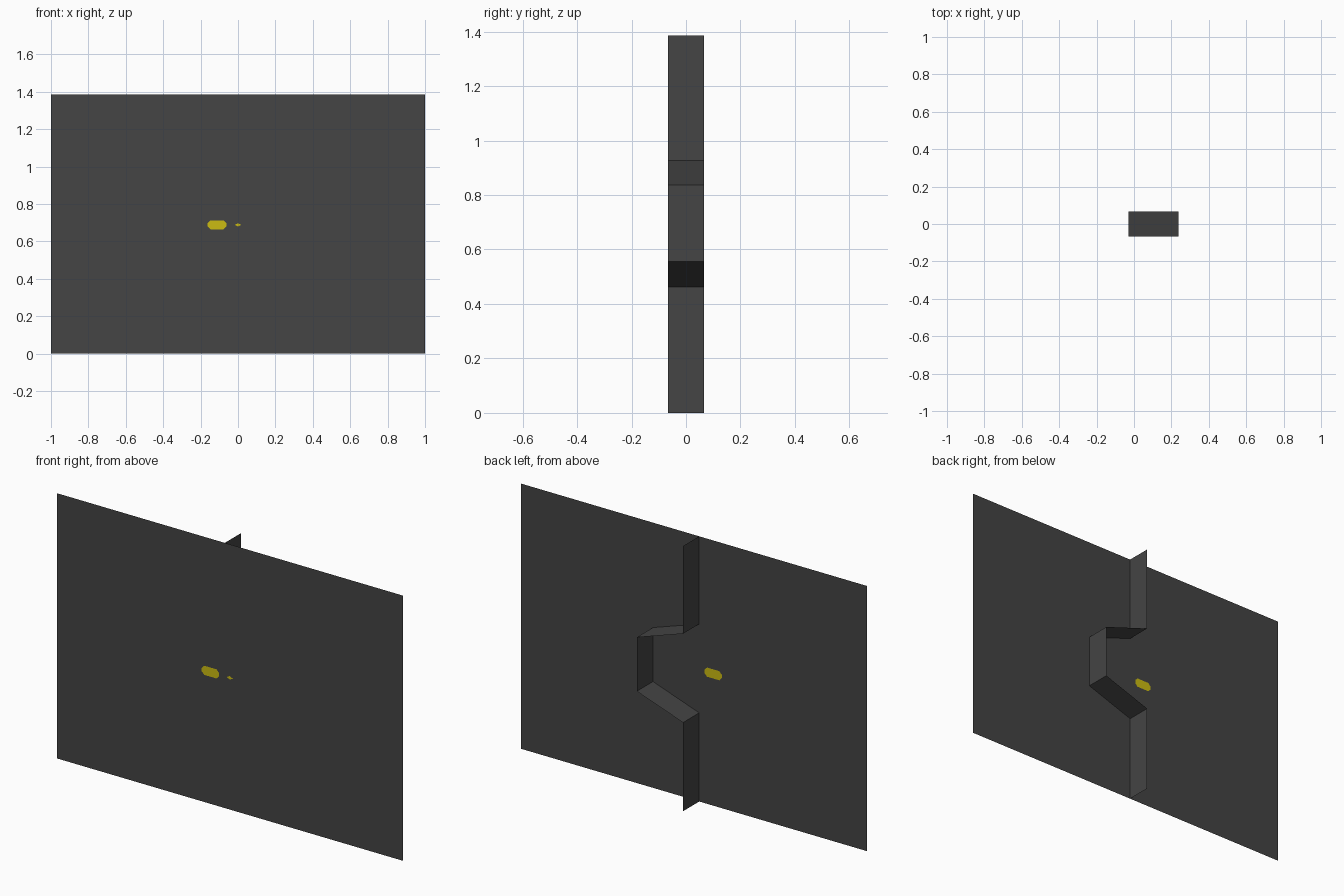
import bpy

if "Cube" in bpy.data.objects:
    bpy.data.objects.remove(bpy.data.objects["Cube"])

FRONT, BACK, TOP = -0.066, 0.067, 1.385
MID = 0.689

# Interlocking seam between the two panels, bottom to top (x, z)
SEAM = [(-0.03, 0), (-0.03, 0.463), (0.237, 0.555),
        (0.237, 0.837), (-0.03, 0.927), (-0.03, TOP)]


def material(name, colour):
    mat = bpy.data.materials.new(name)
    mat.diffuse_color = (*colour, 1)
    mat.use_nodes = True
    mat.node_tree.nodes["Principled BSDF"].inputs["Base Color"].default_value = mat.diffuse_color
    return mat


def add_mesh(name, verts, faces, mat):
    mesh = bpy.data.meshes.new(name)
    mesh.from_pydata(verts, [], faces)
    mesh.materials.append(mat)
    obj = bpy.data.objects.new(name, mesh)
    bpy.context.collection.objects.link(obj)
    return obj


def sheet(name, outline, y, mat):
    """Flat upright face from (x, z) points, anticlockwise from the front."""
    return add_mesh(name, [(x, y, z) for x, z in outline],
                    [list(range(len(outline)))], mat)


dark_grey = material("dark grey", (0.058, 0.058, 0.058))
yellow = material("yellow", (0.60, 0.50, 0.006))

# Door panels: the left one carries the tongue, the right one the notch
sheet("left_door", [(-1, 0)] + SEAM + [(-1, TOP)], FRONT, dark_grey)
sheet("right_door", [(1, TOP)] + SEAM[::-1] + [(1, 0)], FRONT, dark_grey)

# Rim running back along the seam
n = len(SEAM)
add_mesh("seam_rim",
         [(x, y, z) for y in (FRONT, BACK) for x, z in SEAM],
         [(i, i + n, i + n + 1, i + 1) for i in range(n - 1)], dark_grey)

# Yellow lamp with clipped corners, showing on both sides of the left door
w, h, c = 0.05, 0.024, 0.015
corners = [(-w + c, -h), (w - c, -h), (w, -h + c), (w, h - c),
           (w - c, h), (-w + c, h), (-w, h - c), (-w, -h + c)]
lamp = [(x - 0.112, z + MID) for x, z in corners]
sheet("lamp_front", lamp, FRONT - 0.002, yellow)
sheet("lamp_back", lamp[::-1], FRONT + 0.002, yellow)

# Tiny indicator in the middle of the front
sheet("indicator", [(-0.018, MID), (0, MID - 0.009), (0.018, MID), (0, MID + 0.009)],
      FRONT - 0.002, yellow)
